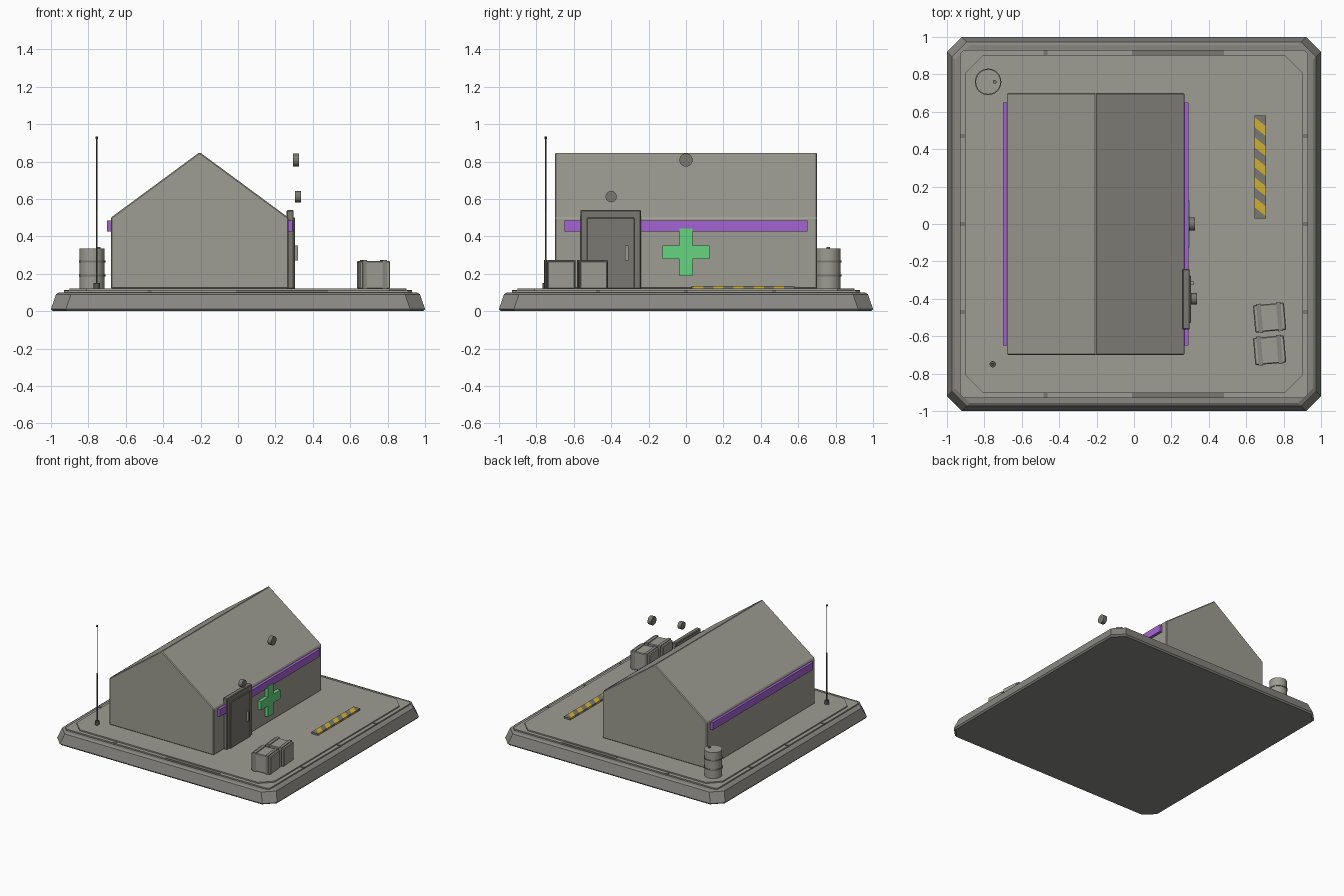
import bpy, bmesh, math
from mathutils import Vector

cube = bpy.data.objects.get("Cube")
if cube:
    bpy.data.objects.remove(cube)


def material(name, *rgb):
    lin = [((c / 255 + 0.055) / 1.055) ** 2.4 for c in rgb] + [1]
    m = bpy.data.materials.new(name)
    m.use_nodes = True
    m.diffuse_color = lin
    m.node_tree.nodes["Principled BSDF"].inputs["Base Color"].default_value = lin
    return m


WALL = material("warm grey", 158, 157, 147)
BASE = material("base grey", 136, 135, 130)
DOOR = material("door grey", 122, 120, 113)
DARK = material("dark grey", 85, 84, 80)
PURPLE = material("purple", 165, 100, 212)
GREEN = material("green", 102, 212, 128)
YELLOW = material("yellow", 208, 176, 52)


def finish(bm, name, mats, bevel=0, smooth=False):
    bmesh.ops.recalc_face_normals(bm, faces=bm.faces)
    mesh = bpy.data.meshes.new(name)
    bm.to_mesh(mesh)
    bm.free()
    ob = bpy.data.objects.new(name, mesh)
    bpy.context.collection.objects.link(ob)
    for m in mats:
        mesh.materials.append(m)
    if bevel:
        mod = ob.modifiers.new("Bevel", "BEVEL")
        mod.width, mod.segments = bevel, 1
    if smooth:
        bpy.ops.object.select_all(action="DESELECT")
        ob.select_set(True)
        bpy.context.view_layer.objects.active = ob
        bpy.ops.object.shade_smooth_by_angle(angle=math.radians(40))
    return ob


def box_mesh(lo, hi):
    bm = bmesh.new()
    bmesh.ops.create_cube(bm, size=1)
    lo, hi = Vector(lo), Vector(hi)
    for v in bm.verts:
        v.co = (lo + hi) / 2 + v.co * (hi - lo)
    return bm


def box(name, lo, hi, mat, bevel=0):
    return finish(box_mesh(lo, hi), name, [mat], bevel)


def cylinder(name, loc, r, depth, mat, axis="Z", sides=24):
    bm = bmesh.new()
    bmesh.ops.create_cone(bm, cap_ends=True, segments=sides, radius1=r, radius2=r, depth=depth)
    ob = finish(bm, name, [mat], smooth=True)
    ob.location = loc
    if axis == "X":
        ob.rotation_euler.y = math.pi / 2
    return ob


def slab(name, rings, mat):
    """Stack of chamfered squares: (half width, corner cut, height)."""
    bm = bmesh.new()
    loops = []
    for h, c, z in rings:
        k = h - c
        pts = [(h, -k), (h, k), (k, h), (-k, h), (-h, k), (-h, -k), (-k, -h), (k, -h)]
        loops.append([bm.verts.new((x, y, z)) for x, y in pts])
    for a, b in zip(loops, loops[1:]):
        for i in range(8):
            j = (i + 1) % 8
            bm.faces.new((a[i], a[j], b[j], b[i]))
    bm.faces.new(loops[0])
    bm.faces.new(loops[-1])
    return finish(bm, name, [mat])


def prism(name, pts, direction, mat, bevel=0):
    bm = bmesh.new()
    face = bm.faces.new([bm.verts.new(p) for p in pts])
    out = bmesh.ops.extrude_face_region(bm, geom=[face])
    verts = [g for g in out["geom"] if isinstance(g, bmesh.types.BMVert)]
    bmesh.ops.translate(bm, verts=verts, vec=direction)
    return finish(bm, name, [mat], bevel)


# Ground platform
slab("platform_base", [(0.99, 0.08, 0), (1, 0.08, 0.012), (0.973, 0.08, 0.09), (0.958, 0.08, 0.1)], BASE)
slab("platform_border", [(0.93, 0.02, 0.09), (0.93, 0.02, 0.11)], WALL)
slab("platform_pad", [(0.9, 0.09, 0.1), (0.9, 0.09, 0.12)], WALL)

# Border seams and edge strips
for s in (-1, 1):
    for p in (-0.47, 0, 0.47):
        box("side_seam", (s * 0.917 - 0.014, p - 0.01, 0.1), (s * 0.917 + 0.014, p + 0.01, 0.113), DOOR)
    box("edge_seam", (-0.485, s * 0.917 - 0.014, 0.1), (-0.463, s * 0.917 + 0.014, 0.113), DOOR)
    box("edge_strip", (-0.01, s * 0.917 - 0.014, 0.1), (0.48, s * 0.917 + 0.014, 0.113), DOOR)

# Gabled building
gable = [(-0.68, 0.12), (0.27, 0.12), (0.27, 0.5), (-0.205, 0.85), (-0.68, 0.5)]
prism("building", [(x, -0.7, z) for x, z in gable], (0, 1.4, 0), WALL, 0.006)
for side, x in (("right", -0.7), ("left", 0.265)):
    box(side + "_wall_stripe", (x, -0.65, 0.425), (x + 0.027, 0.65, 0.485), PURPLE)

# Door
box("door_frame", (0.26, -0.565, 0.12), (0.298, -0.24, 0.54), DOOR, 0.005)
box("door_panel", (0.28, -0.53, 0.12), (0.305, -0.275, 0.5), DOOR, 0.004)
box("door_handle", (0.3, -0.325, 0.27), (0.321, -0.308, 0.35), WALL)

# Medical cross
w, e, cz = 0.036, 0.126, 0.315
cross = [(w, w), (w, e), (-w, e), (-w, w), (-e, w), (-e, -w),
         (-w, -w), (-w, -e), (w, -e), (w, -w), (e, -w), (e, w)]
prism("wall_cross", [(0.265, y, cz + z) for y, z in cross], (0.033, 0, 0), GREEN)

# Lamps
cylinder("upper_lamp", (0.309, 0, 0.808), 0.035, 0.032, DOOR, "X")
cylinder("door_lamp", (0.32, -0.4, 0.612), 0.03, 0.032, DOOR, "X")

# Barrel
bx, by = -0.78, 0.76
cylinder("barrel_body", (bx, by, 0.227), 0.067, 0.214, WALL)
for z in (0.19, 0.265):
    cylinder("barrel_ring", (bx, by, z), 0.071, 0.01, DOOR)
cylinder("barrel_cap", (bx + 0.035, by, 0.336), 0.01, 0.014, DOOR, sides=12)

# Antenna
ax, ay = -0.755, -0.75
cylinder("antenna_base", (ax, ay, 0.135), 0.017, 0.03, DARK, sides=12)
cylinder("antenna_lower_rod", (ax, ay, 0.33), 0.005, 0.42, DARK, sides=8)
cylinder("antenna_upper_rod", (ax, ay, 0.73), 0.003, 0.4, DARK, sides=8)
cylinder("antenna_tip", (ax, ay, 0.928), 0.007, 0.013, DARK, sides=8)

# Strapped crates
for y in (-0.5, -0.675):
    parts = [box("crate_body", (-0.083, -0.073, 0), (0.083, 0.073, 0.148), WALL, 0.005)]
    for s in (-0.053, 0.053):
        parts.append(box("crate_strap", (s - 0.012, -0.078, 0), (s + 0.012, 0.078, 0.154), BASE))
    for ob in parts:
        ob.location = (0.725, y, 0.12)
        ob.rotation_euler.z = math.radians(5)

# Hazard strip with diagonal bands
period, phase, cx = 0.107, 0.52, 0.675
bm = box_mesh((0.645, 0.03, 0.118), (0.705, 0.58, 0.134))
for i in range(-12, 4):
    bmesh.ops.bisect_plane(bm, geom=bm.verts[:] + bm.edges[:] + bm.faces[:],
                           plane_co=(cx, phase + (i + 0.5) * period / 2, 0), plane_no=(0.8, 1, 0))
for f in bm.faces:
    c = f.calc_center_median()
    u = (c.y + 0.8 * (c.x - cx) - phase) / period
    f.material_index = 1 if abs(u - round(u)) < 0.25 else 0
finish(bm, "hazard_strip", [DOOR, YELLOW])
